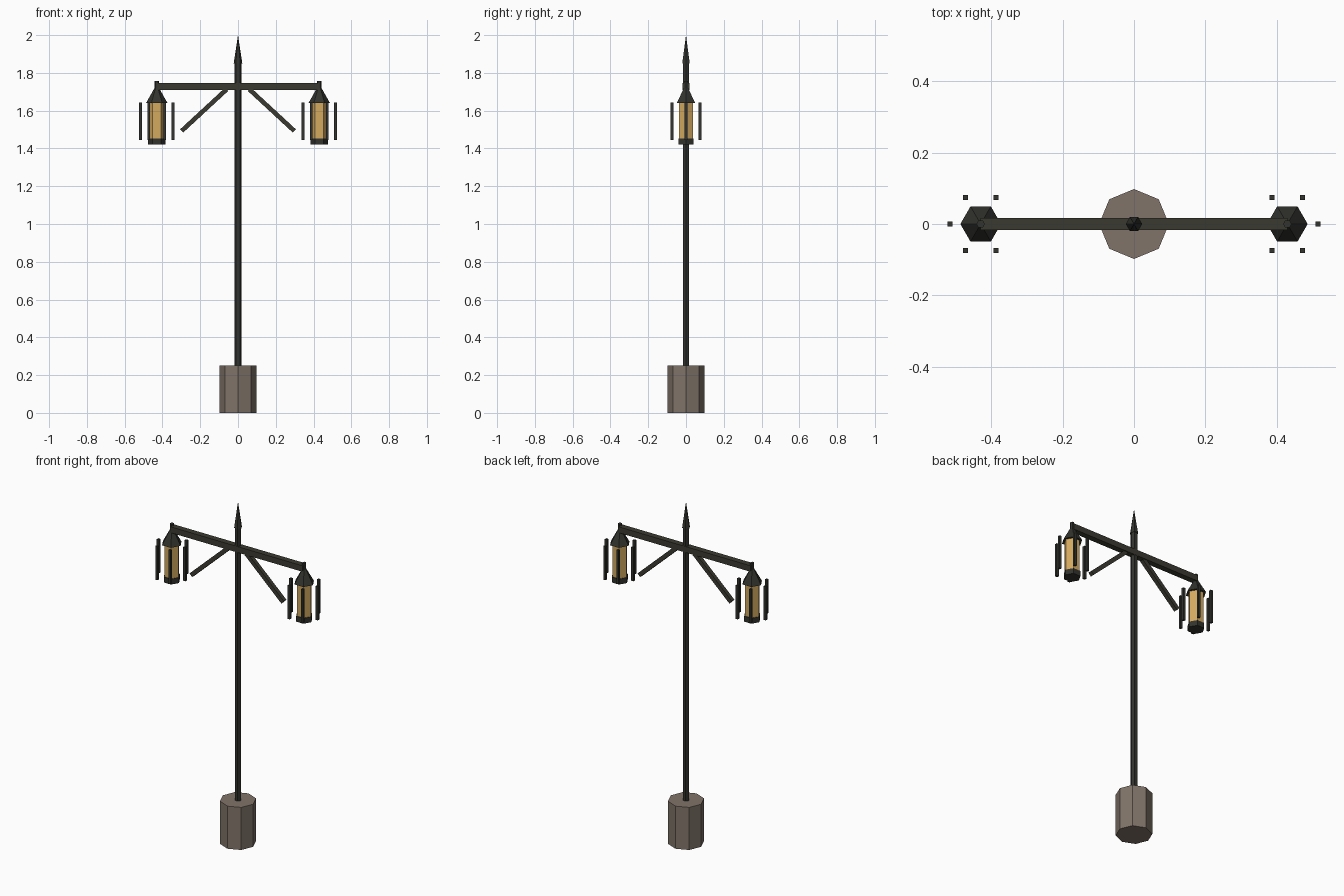
import bpy
import math
from mathutils import Vector

if "Cube" in bpy.data.objects:
    bpy.data.objects.remove(bpy.data.objects["Cube"])


def material(name, srgb):
    lin = [((c / 255 + 0.055) / 1.055) ** 2.4 for c in srgb]
    m = bpy.data.materials.new(name)
    m.diffuse_color = (*lin, 1)
    m.use_nodes = True
    m.node_tree.nodes["Principled BSDF"].inputs["Base Color"].default_value = m.diffuse_color
    return m


IRON = material("dark iron", (50, 51, 46))
BEAM = material("olive iron", (59, 58, 48))
STONE = material("stone", (128, 116, 105))
GLASS = material("amber glass", (212, 170, 96))


def prism(name, start, end, r1, r2, sides, mat, phase=0.0):
    """Flat-sided prism, frustum or spike between two points in an xz plane."""
    a, b = Vector(start), Vector(end)
    d = (b - a).normalized()
    u = Vector((0, 1, 0)).cross(d)
    v = d.cross(u)
    ring = [u * math.cos(phase + math.tau * i / sides) + v * math.sin(phase + math.tau * i / sides)
            for i in range(sides)]
    verts = [a + p * r1 for p in ring]
    faces = [list(reversed(range(sides)))]
    if r2 > 0:
        verts += [b + p * r2 for p in ring]
        faces.append(list(range(sides, 2 * sides)))
        faces += [(i, (i + 1) % sides, sides + (i + 1) % sides, sides + i) for i in range(sides)]
    else:
        verts.append(b)
        faces += [(i, (i + 1) % sides, sides) for i in range(sides)]
    me = bpy.data.meshes.new(name)
    me.from_pydata(verts, [], faces)
    me.materials.append(mat)
    ob = bpy.data.objects.new(name, me)
    bpy.context.collection.objects.link(ob)
    return ob


def bar(name, start, end, width, mat):
    """Square bar."""
    r = width / math.sqrt(2)
    return prism(name, start, end, r, r, 4, mat, math.pi / 4)


# Base, pole and spike
prism("stone_base", (0, 0, 0), (0, 0, 0.25), 0.098, 0.098, 8, STONE)
prism("pole", (0, 0, 0.25), (0, 0, 1.86), 0.019, 0.019, 6, IRON)
prism("spike", (0, 0, 1.85), (0, 0, 2.0), 0.023, 0, 6, IRON)

# Cross beam
bar("cross_beam", (-0.43, 0, 1.728), (0.43, 0, 1.728), 0.035, BEAM)

for side, s in (("left", -1), ("right", 1)):
    # Diagonal brace
    bar(side + "_brace", (s * 0.06, 0, 1.713), (s * 0.298, 0, 1.493), 0.024, BEAM)

    # Lantern
    x = s * 0.43
    prism(side + "_lantern_floor", (x, 0, 1.42), (x, 0, 1.452), 0.047, 0.047, 6, IRON)
    prism(side + "_lantern_glass", (x, 0, 1.452), (x, 0, 1.64), 0.043, 0.043, 6, GLASS)
    prism(side + "_lantern_roof", (x, 0, 1.64), (x, 0, 1.72), 0.057, 0.012, 6, IRON)
    prism(side + "_lantern_finial", (x, 0, 1.70), (x, 0, 1.757), 0.012, 0.012, 6, IRON)

    # Ring of upright guard bars
    for i in range(6):
        t = math.tau * i / 6
        px, py = x + 0.086 * math.cos(t), 0.086 * math.sin(t)
        bar(f"{side}_guard_bar_{i + 1}", (px, py, 1.445), (px, py, 1.643), 0.014, IRON)
